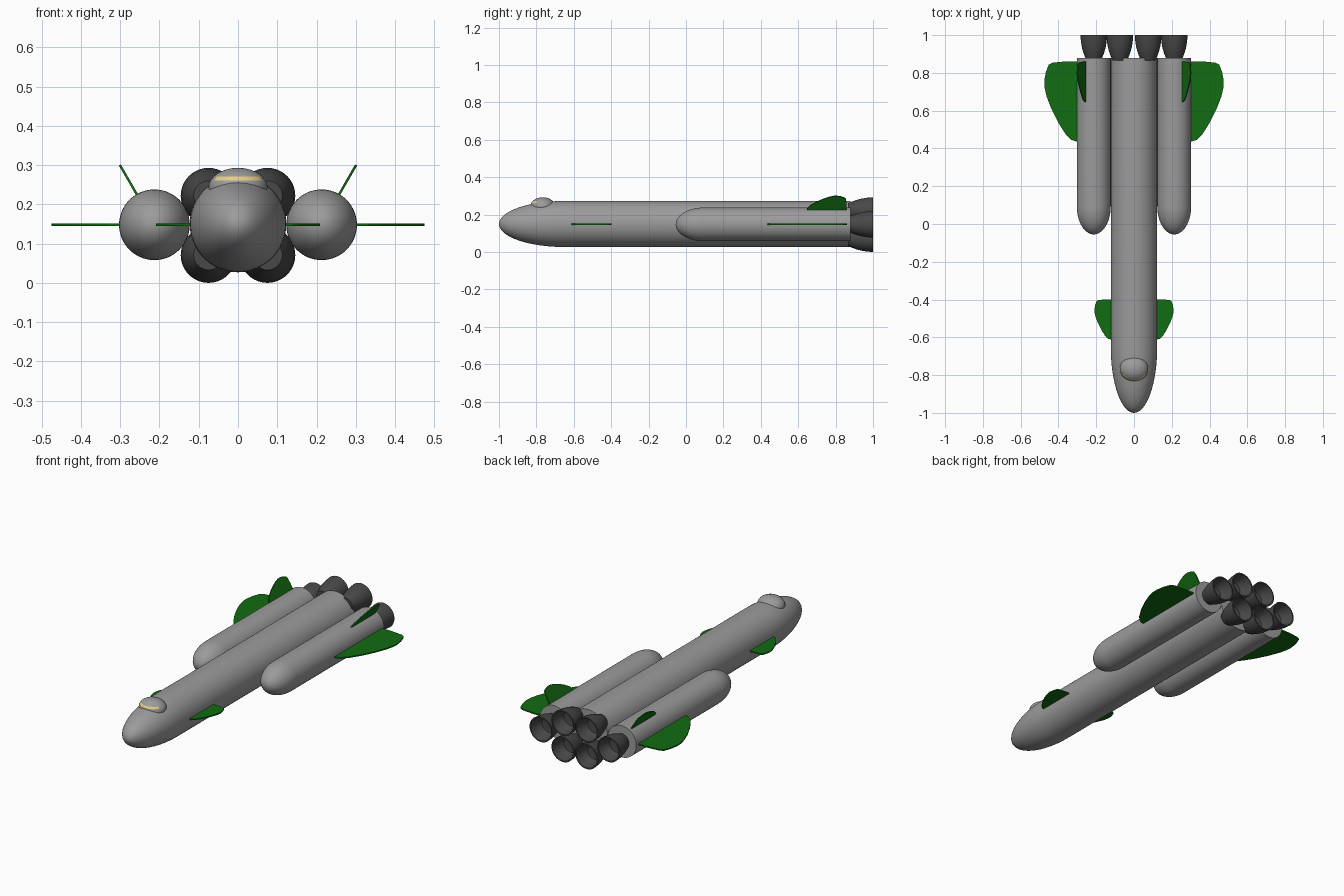
import bpy, bmesh, math
from mathutils import Matrix, Vector

if "Cube" in bpy.data.objects:
    bpy.data.objects.remove(bpy.data.objects["Cube"])


def material(name, rgb):
    m = bpy.data.materials.new(name)
    m.diffuse_color = (*rgb, 1)
    m.use_nodes = True
    m.node_tree.nodes["Principled BSDF"].inputs["Base Color"].default_value = m.diffuse_color
    return m


GRAY = material("hull_gray", (0.33, 0.33, 0.33))
DARK = material("engine_dark_gray", (0.065, 0.065, 0.065))
GREEN = material("fin_green", (0.006, 0.15, 0.006))
YELLOW = material("window_yellow", (0.78, 0.62, 0.24))
AXIS_Z = 0.148


def finish(bm, name, mats, smooth=True):
    bmesh.ops.recalc_face_normals(bm, faces=bm.faces)
    me = bpy.data.meshes.new(name)
    bm.to_mesh(me)
    bm.free()
    ob = bpy.data.objects.new(name, me)
    bpy.context.collection.objects.link(ob)
    for m in mats:
        me.materials.append(m)
    if smooth:
        bpy.ops.object.select_all(action='DESELECT')
        ob.select_set(True)
        bpy.context.view_layer.objects.active = ob
        bpy.ops.object.shade_smooth_by_angle(angle=math.radians(35))
    return ob


def lathe(profile, steps=64):
    """Spin (radius, height) points around local z."""
    bm = bmesh.new()
    vs = [bm.verts.new((r, 0, h)) for r, h in profile]
    es = [bm.edges.new(p) for p in zip(vs, vs[1:])]
    bmesh.ops.spin(bm, geom=vs + es, cent=(0, 0, 0), axis=(0, 0, 1),
                   angle=math.tau, steps=steps)
    bmesh.ops.remove_doubles(bm, verts=bm.verts, dist=1e-5)
    return bm


def lathe_y(name, profile, x, z, mat, steps=64):
    bm = lathe(profile, steps)
    # local z runs backwards along world +y
    bm.transform(Matrix.Translation((x, 0, z)) @ Matrix.Rotation(-math.pi / 2, 4, 'X'))
    return finish(bm, name, [mat])


def tube(radius, tip, nose, end):
    """Cylinder profile with an elliptical nose."""
    pts = []
    for i in range(17):
        a = i / 16 * math.pi / 2
        pts.append((radius * math.sin(a), tip + nose * (1 - math.cos(a))))
    return pts + [(radius, end), (0, end)]


# Fuselage and side boosters
lathe_y("fuselage", tube(0.123, -1.0, 0.35, 0.88), 0, 0.15, GRAY, 80)
for s, side in ((-1, "left"), (1, "right")):
    lathe_y(side + "_booster", tube(0.09, -0.055, 0.15, 0.88), s * 0.213, AXIS_Z, GRAY)

# Engine bells, hollow at the back
BELL = [(0, 0.865), (0.038, 0.865), (0.047, 0.885), (0.056, 0.91), (0.063, 0.935),
        (0.068, 0.965), (0.071, 1.0), (0.064, 1.0), (0.059, 0.97), (0.051, 0.945),
        (0.042, 0.93), (0, 0.925)]
for s, side in ((-1, "left"), (1, "right")):
    lathe_y(side + "_booster_engine", BELL, s * 0.213, AXIS_Z, DARK, 40)
    for z, level in ((0.071, "lower"), (0.222, "upper")):
        lathe_y(f"{side}_{level}_engine", BELL, s * 0.075, z, DARK, 40)

# Cockpit dome, with the window band picked out on the front
C, R = Vector((0, -0.766, 0.243)), Vector((0.075, 0.067, 0.05))
heights = [-1, -0.92, -0.75, -0.5, -0.25, 0, 0.18, 0.36, 0.56, 0.68, 0.8, 0.9, 0.96, 0.99, 1]
bm = lathe([(math.sqrt(1 - h * h), h) for h in heights], 60)
for f in bm.faces:
    c = f.calc_center_median()
    if 0.36 < c.z < 0.56 and c.y < 0 and abs(math.atan2(c.x, -c.y)) < math.radians(57):
        f.material_index = 1
bm.transform(Matrix.Translation(C) @ Matrix.Diagonal((*R, 1)))
finish(bm, "cockpit", [GRAY, YELLOW])

# Fin outline: (outwards, backwards), root buried in the hull
FIN = [(-0.03, 0.0), (0.0, 0.003), (0.03, 0.012), (0.06, 0.042), (0.1, 0.105),
       (0.135, 0.175), (0.16, 0.24), (0.172, 0.29), (0.173, 0.325), (0.165, 0.37),
       (0.15, 0.41), (0.13, 0.421), (0.06, 0.428), (0.0, 0.428), (-0.03, 0.428)]


def fin(name, scale, root, angle, y, pivot, thick, side):
    bm = bmesh.new()
    f = bm.faces.new([bm.verts.new((root + u * scale, y + v * scale, -thick / 2))
                      for u, v in FIN])
    ext = bmesh.ops.extrude_face_region(bm, geom=[f])
    top = [g for g in ext["geom"] if isinstance(g, bmesh.types.BMVert)]
    bmesh.ops.translate(bm, verts=top, vec=(0, 0, thick))
    bm.transform(Matrix.Diagonal((side, 1, 1, 1)) @ Matrix.Translation((pivot, 0, AXIS_Z))
                 @ Matrix.Rotation(-angle, 4, 'Y'))
    finish(bm, name, [GREEN], False)


for s, side in ((-1, "left"), (1, "right")):
    fin(side + "_wing", 1.0, 0.089, 0, 0.433, 0.213, 0.007, s)
    fin(side + "_tail_fin", 0.5, 0.089, math.radians(60), 0.645, 0.213, 0.006, s)
    fin(side + "_canard", 0.5, 0.123, 0, -0.613, 0.0, 0.007, s)
